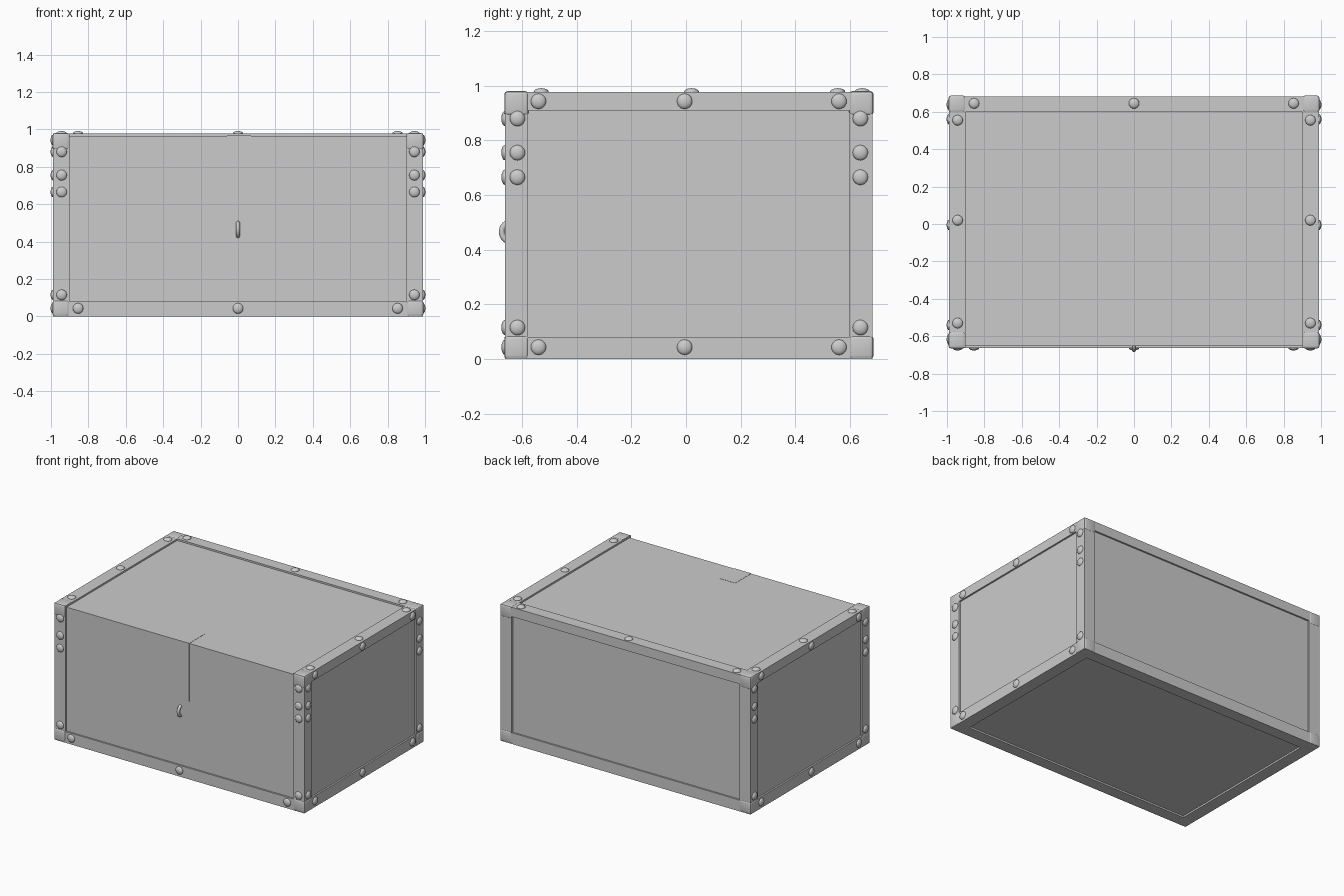
import bpy, bmesh, math
from mathutils import Vector

if "Cube" in bpy.data.objects:
    bpy.data.objects.remove(bpy.data.objects["Cube"])

X, Y0, Y1, Z1 = 0.988, -0.662, 0.683, 0.977   # outer limits of the trim


def box(name, lo, hi, bevel=0.0, segments=3):
    lo, hi = Vector(lo), Vector(hi)
    bm = bmesh.new()
    bmesh.ops.create_cube(bm, size=1)
    for v in bm.verts:
        v.co = Vector([c * s for c, s in zip(v.co, hi - lo)]) + (lo + hi) / 2
    if bevel:
        bmesh.ops.bevel(bm, geom=bm.edges[:], offset=bevel, segments=segments,
                        profile=0.5, affect='EDGES')
    me = bpy.data.meshes.new(name)
    bm.to_mesh(me)
    bm.free()
    ob = bpy.data.objects.new(name, me)
    bpy.context.collection.objects.link(ob)
    return ob


def smooth(ob, angle=35):
    bpy.ops.object.select_all(action='DESELECT')
    ob.select_set(True)
    bpy.context.view_layer.objects.active = ob
    bpy.ops.object.shade_smooth_by_angle(angle=math.radians(angle))


# Inner box whose faces are the recessed panels
box("chest_panels", (-X + .012, Y0 + .012, .012), (X - .012, Y1 - .012, Z1 - .012))

# Edge trim: a block opened along each axis, and along the whole lid front
trim = box("edge_trim", (-X, Y0, 0), (X, Y1, Z1))
openings = [
    ((-2, -.578, .08), (2, .598, .91)),
    ((-.9, -2, .08), (.9, 2, .91)),
    ((-.9, -.578, -1), (.9, .598, 2)),
    ((-.9, -2, .08), (.9, .3, 2)),
]
for i, (lo, hi) in enumerate(openings):
    cutter = box(f"trim_cutter_{i}", lo, hi)
    cutter.hide_render = True
    cutter.hide_set(True)
    mod = trim.modifiers.new("opening", 'BOOLEAN')
    mod.operation = 'DIFFERENCE'
    mod.solver = 'EXACT'
    mod.object = cutter

# Rounded corner caps
c, p = .086, .003
for sx in (-1, 1):
    for y, sy in ((Y0, -1), (Y1, 1)):
        for z, sz in ((0, -1), (Z1, 1)):
            out = Vector((sx * (X + p), y + sy * p, max(z + sz * p, 0)))
            inn = Vector((sx * (X - c), y - sy * c, z - sz * c))
            lo = [min(a, b) for a, b in zip(out, inn)]
            hi = [max(a, b) for a, b in zip(out, inn)]
            smooth(box("corner_cap", lo, hi, .012))

# Dome rivets, flattened along the face normal
bm = bmesh.new()


def rivet(pos, axis):
    new = bmesh.ops.create_uvsphere(bm, u_segments=16, v_segments=10, radius=.028)
    for v in new["verts"]:
        v.co[axis] *= .5
        v.co += Vector(pos)


post_heights = (.88, .755, .665, .115)
for s in (-1, 1):
    for z in post_heights:
        rivet((s * .943, Y0, z), 1)
        for y in (-.617, .638):
            rivet((s * X, y, z), 0)
    for y in (-.54, -.005, .56):
        for z in (.043, .943):
            rivet((s * X, y, z), 0)
    for y in (-.53, .02, .555):
        rivet((s * .943, y, Z1), 2)
for x in (-.855, 0, .853):
    rivet((x, Y0, .043), 1)
    rivet((x, .645, Z1), 2)
me = bpy.data.meshes.new("rivets")
bm.to_mesh(me)
bm.free()
rivets = bpy.data.objects.new("rivets", me)
bpy.context.collection.objects.link(rivets)
smooth(rivets, 60)

# Thin hasp strap, almost flush, over the lid's front edge
box("hasp_top", (-.06, Y0 + .01, Z1 - .02), (.07, -.47, Z1 - .0105))
box("hasp_front", (-.06, Y0 + .0105, .55), (.07, Y0 + .03, Z1 - .0105))

# Lock staple: a ring half sunk in the front panel
bpy.ops.mesh.primitive_torus_add(major_segments=32, minor_segments=10,
                                 major_radius=.036, minor_radius=.011,
                                 location=(0, Y0 + .024, .465),
                                 rotation=(0, math.pi / 2, 0))
ring = bpy.context.object
ring.name = "lock_staple"
smooth(ring, 60)
